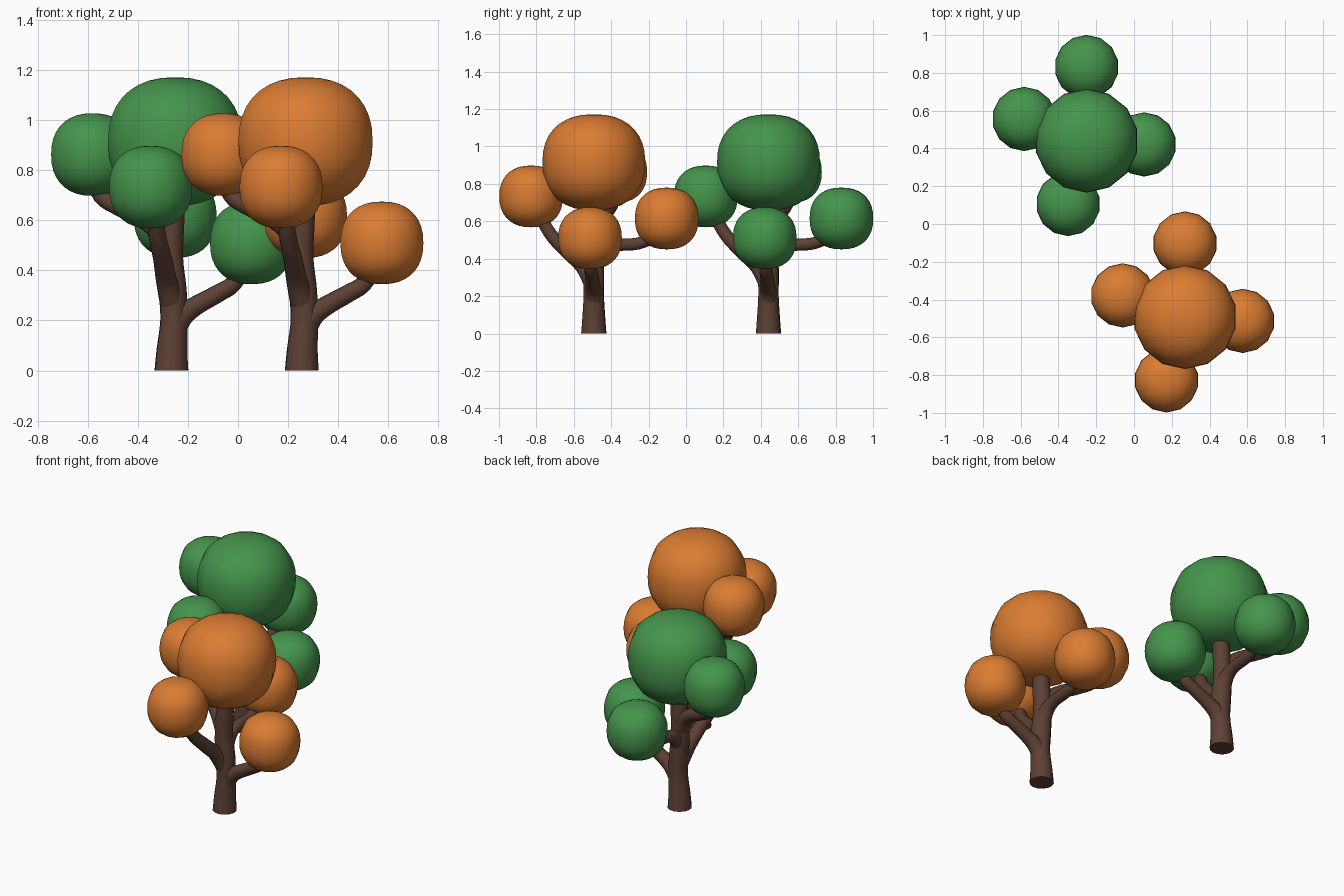
import bpy, bmesh, math
from mathutils import Vector

if "Cube" in bpy.data.objects:
    bpy.data.objects.remove(bpy.data.objects["Cube"])


def material(name, rgb):
    m = bpy.data.materials.new(name)
    lin = [((c / 255 + 0.055) / 1.055) ** 2.4 for c in rgb]
    m.diffuse_color = (*lin, 1)
    m.use_nodes = True
    m.node_tree.nodes["Principled BSDF"].inputs["Base Color"].default_value = m.diffuse_color
    return m


BARK = material("brown_bark", (93, 64, 52))
GREEN = material("leaf_green", (69, 149, 76))
ORANGE = material("leaf_orange", (219, 124, 50))


def finish(bm, name, mat, loc):
    bmesh.ops.recalc_face_normals(bm, faces=bm.faces)
    me = bpy.data.meshes.new(name)
    bm.to_mesh(me)
    bm.free()
    ob = bpy.data.objects.new(name, me)
    bpy.context.collection.objects.link(ob)
    ob.location = loc
    me.materials.append(mat)
    bpy.ops.object.select_all(action='DESELECT')
    ob.select_set(True)
    bpy.context.view_layer.objects.active = ob
    bpy.ops.object.shade_smooth_by_angle(angle=math.radians(50))
    return ob


def skin_rings(bm, rings):
    n = len(rings[0])
    for a, b in zip(rings, rings[1:]):
        for i in range(n):
            j = (i + 1) % n
            bm.faces.new((a[i], a[j], b[j], b[i]))


def foliage(name, mat, loc, r, rz, segs=14, rows=18, power=2.3):
    """Leaf ball: slightly boxy profile turned around z."""
    bm = bmesh.new()
    rings = []
    for k in range(1, rows):
        t = math.pi * k / rows - math.pi / 2
        c, s = math.cos(t), math.sin(t)
        pr = r * abs(c) ** (2 / power)
        pz = rz * math.copysign(abs(s) ** (2 / power), s)
        rings.append([bm.verts.new((pr * math.cos(2 * math.pi * (i + .5) / segs),
                                    pr * math.sin(2 * math.pi * (i + .5) / segs), pz))
                      for i in range(segs)])
    skin_rings(bm, rings)
    for ring, z in ((rings[0], -rz), (rings[-1], rz)):
        tip = bm.verts.new((0, 0, z))
        for i in range(segs):
            bm.faces.new((ring[i], ring[(i + 1) % segs], tip))
    return finish(bm, name, mat, loc)


def limb(name, points, loc, segs=14, steps=5):
    """Tapered tube through (x, y, z, radius) points, smoothed as a spline."""
    p = [Vector(q) for q in points]
    p = [2 * p[0] - p[1]] + p + [2 * p[-1] - p[-2]]
    path = []
    for i in range(1, len(p) - 2):
        a, b, c, d = p[i - 1:i + 3]
        for k in range(steps):
            t = k / steps
            path.append(0.5 * (2 * b + (c - a) * t + (2 * a - 5 * b + 4 * c - d) * t * t
                               + (3 * b - a - 3 * c + d) * t ** 3))
    path.append(p[-2])
    bm = bmesh.new()
    rings = []
    side = None
    for i, q in enumerate(path):
        tan = (path[min(i + 1, len(path) - 1)] - path[max(i - 1, 0)]).to_3d().normalized()
        if i == 0 and name.endswith("trunk"):
            tan = Vector((0, 0, 1))
        if side is None:
            side = tan.orthogonal()
        side = (side - tan * side.dot(tan)).normalized()
        up = tan.cross(side)
        rings.append([bm.verts.new(q.to_3d() + q.w * (side * math.cos(2 * math.pi * s / segs)
                                                     + up * math.sin(2 * math.pi * s / segs)))
                      for s in range(segs)])
    skin_rings(bm, rings)
    bm.faces.new(rings[0])
    bm.faces.new(rings[-1])
    return finish(bm, name, BARK, loc)


# Limb paths relative to the trunk base: x, y, z, radius
LIMBS = {
    "trunk": [(0, 0, 0, .068), (.002, 0, .08, .062), (.01, 0, .2, .055), (.005, 0, .32, .056),
              (-.005, 0, .45, .052), (.002, 0, .6, .05), (.01, 0, .72, .046)],
    "right_branch": [(0, 0, .14, .05), (.04, 0, .215, .046), (.10, -.005, .26, .039),
                     (.19, -.01, .31, .036), (.25, -.015, .35, .034), (.31, -.02, .45, .033)],
    "front_branch": [(.005, 0, .26, .05), (-.02, -.06, .36, .042), (-.035, -.15, .445, .038),
                     (-.055, -.23, .53, .035), (-.07, -.30, .65, .033)],
    "back_branch": [(0, 0, .38, .05), (.002, .05, .445, .04), (.005, .12, .472, .034),
                    (.01, .24, .482, .033), (.012, .34, .53, .032), (.015, .38, .60, .031)],
    "left_branch": [(0, 0, .47, .05), (-.05, .015, .555, .043), (-.11, .04, .605, .039),
                    (-.20, .07, .65, .037), (-.28, .10, .70, .035), (-.315, .11, .80, .033)],
}

# Leaf balls relative to the trunk base: position, radius, half height
BALLS = {
    "crown": ((.015, 0, .915), .275, .257),
    "right_leaves": ((.32, -.02, .51), .17, .165),
    "back_leaves": ((.015, .39, .615), .17, .165),
    "left_leaves": ((-.315, .115, .863), .17, .165),
    "front_leaves": ((-.083, -.335, .733), .17, .165),
}

# Two matching trees
for tree, mat, base in (("green_tree", GREEN, Vector((-.266, .441, 0))),
                        ("orange_tree", ORANGE, Vector((.255, -.493, 0)))):
    for part, pts in LIMBS.items():
        limb(f"{tree}_{part}", pts, base)
    for part, (pos, r, rz) in BALLS.items():
        foliage(f"{tree}_{part}", mat, base + Vector(pos), r, rz)
